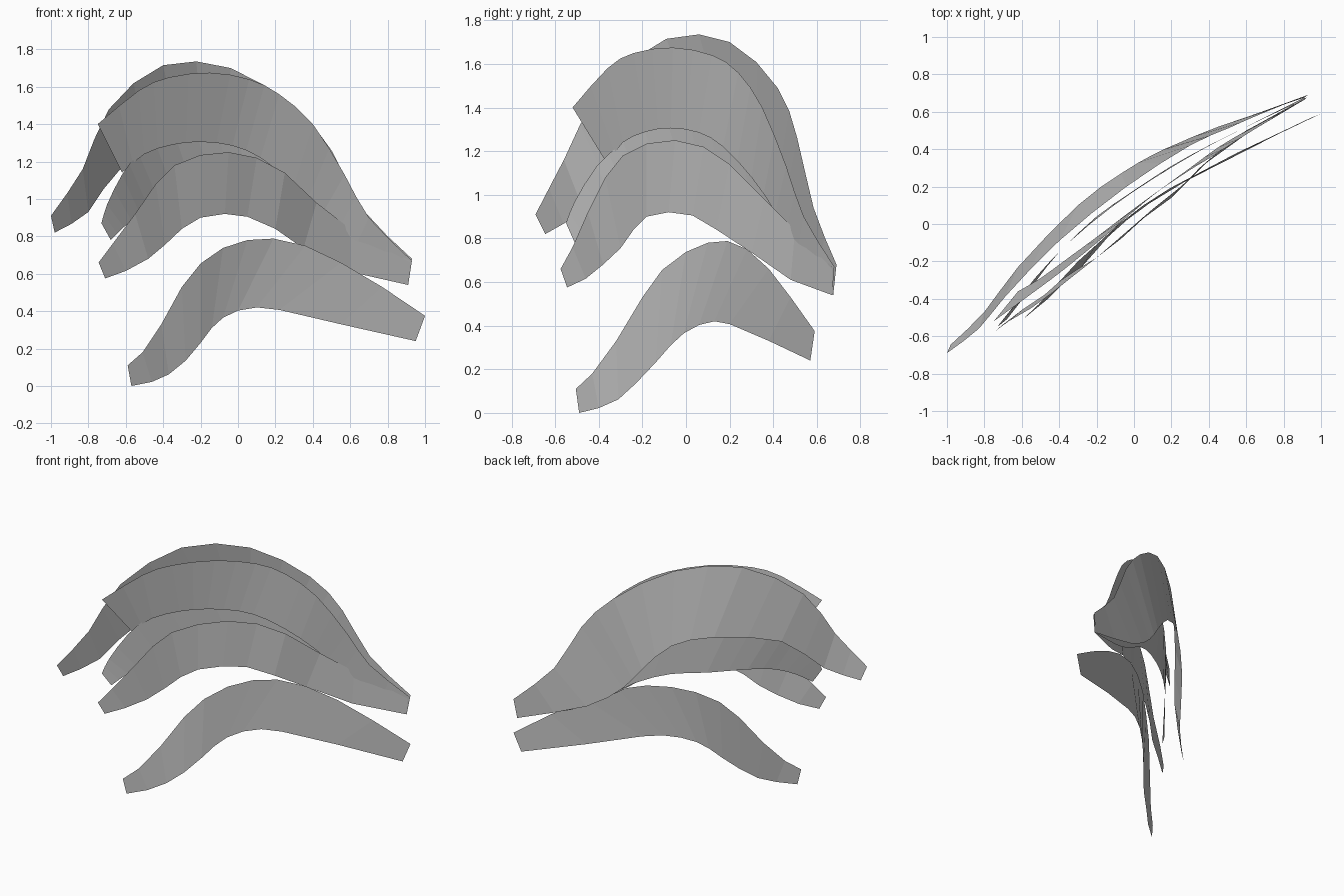
import bpy, bmesh
from mathutils import Vector

grey = bpy.data.materials.new("plain grey")
grey.diffuse_color = (0.55, 0.55, 0.55, 1)


def spline(points, segments):
    """Evenly stepped smooth curve through the control points."""
    p = [Vector(q) for q in points]
    p = [2 * p[0] - p[1]] + p + [2 * p[-1] - p[-2]]
    spans = len(points) - 1
    out = []
    for k in range(segments + 1):
        u = k / segments * spans
        i = min(int(u), spans - 1)
        t = u - i
        a, b, c, d = p[i:i + 4]
        out.append(0.5 * (2 * b + (c - a) * t + (2 * a - 5 * b + 4 * c - d) * t ** 2
                          + (3 * b - a - 3 * c + d) * t ** 3))
    return out


def ribbon(name, upper, lower, segments):
    """Single-sheet band lofted between two edge curves."""
    bm = bmesh.new()
    top = [bm.verts.new(v) for v in spline(upper, segments)]
    low = [bm.verts.new(v) for v in spline(lower, segments)]
    for i in range(segments):
        bm.faces.new((low[i], low[i + 1], top[i + 1], top[i]))
    mesh = bpy.data.meshes.new(name)
    bm.to_mesh(mesh)
    bm.free()
    mesh.materials.append(grey)
    bpy.context.collection.objects.link(bpy.data.objects.new(name, mesh))


# Rear band, the longest and widest
ribbon("rear_band",
       [(-1, -.69, .91), (-.83, -.56, 1.16), (-.69, -.39, 1.48), (-.4, -.09, 1.715),
        (-.04, .2, 1.70), (.3, .42, 1.49), (.5, .51, 1.26), (.67, .585, .94), (.93, .69, .68)],
       [(-.98, -.645, .82), (-.8, -.47, .93), (-.62, -.23, 1.17), (-.3, .1, 1.24),
        (-.07, .27, 1.18), (.1, .37, 1.0), (.22, .425, .85), (.45, .52, .69), (.91, .675, .54)],
       16)

# Upper front band
ribbon("upper_band",
       [(-.75, -.52, 1.4), (-.53, -.36, 1.58), (-.37, -.24, 1.65), (-.15, -.06, 1.675),
        (.06, .12, 1.64), (.22, .24, 1.56), (.4, .35, 1.4), (.57, .46, 1.13),
        (.7, .54, .9), (.93, .68, .67)],
       [(-.62, -.36, 1.14), (-.5, -.29, 1.24), (-.35, -.18, 1.29), (-.2, -.07, 1.305),
        (-.03, .06, 1.285), (.12, .17, 1.22), (.3, .3, 1.08), (.45, .41, .92),
        (.62, .51, .73), (.91, .67, .54)],
       18)

# Middle band, mostly tucked behind its neighbours
ribbon("middle_band",
       [(-.73, -.55, .87), (-.7, -.51, .97), (-.62, -.41, 1.13), (-.53, -.29, 1.24),
        (-.35, -.1, 1.38), (-.12, .09, 1.41), (.1, .24, 1.33), (.35, .39, 1.12),
        (.6, .52, .85), (.92, .67, .67)],
       [(-.68, -.51, .78), (-.61, -.42, .85), (-.52, -.3, .91), (-.4, -.15, .935),
        (-.2, .04, .93), (0, .18, .92), (.2, .31, .85), (.4, .42, .72),
        (.6, .52, .63), (.91, .675, .54)],
       18)

# Lower front band
ribbon("lower_band",
       [(-.745, -.575, .66), (-.67, -.52, .76), (-.55, -.45, .92), (-.44, -.37, 1.08),
        (-.34, -.29, 1.18), (-.2, -.18, 1.235), (-.05, -.05, 1.25), (.1, .08, 1.22),
        (.25, .2, 1.14), (.42, .36, .98), (.6, .5, .84), (.92, .67, .66)],
       [(-.71, -.545, .575), (-.6, -.46, .615), (-.48, -.38, .68), (-.39, -.3, .755),
        (-.3, -.24, .84), (-.2, -.18, .9), (-.07, -.08, .92), (.05, .03, .905),
        (.2, .14, .84), (.35, .3, .735), (.6, .48, .61), (.91, .67, .54)],
       11)

# Separate bottom band
ribbon("bottom_band",
       [(-.59, -.505, .11), (-.51, -.43, .18), (-.41, -.32, .33), (-.3, -.2, .53),
        (-.2, -.11, .655), (-.08, 0, .738), (.05, .1, .78), (.19, .19, .788),
        (.36, .28, .75), (.55, .38, .66), (.77, .48, .53), (1, .59, .375)],
       [(-.57, -.49, 0), (-.46, -.4, .022), (-.37, -.31, .062), (-.28, -.23, .135),
        (-.2, -.14, .23), (-.14, -.07, .31), (-.08, -.01, .365), (0, .06, .403),
        (.1, .13, .42), (.22, .2, .407), (.55, .38, .33), (.95, .57, .24)],
       11)
